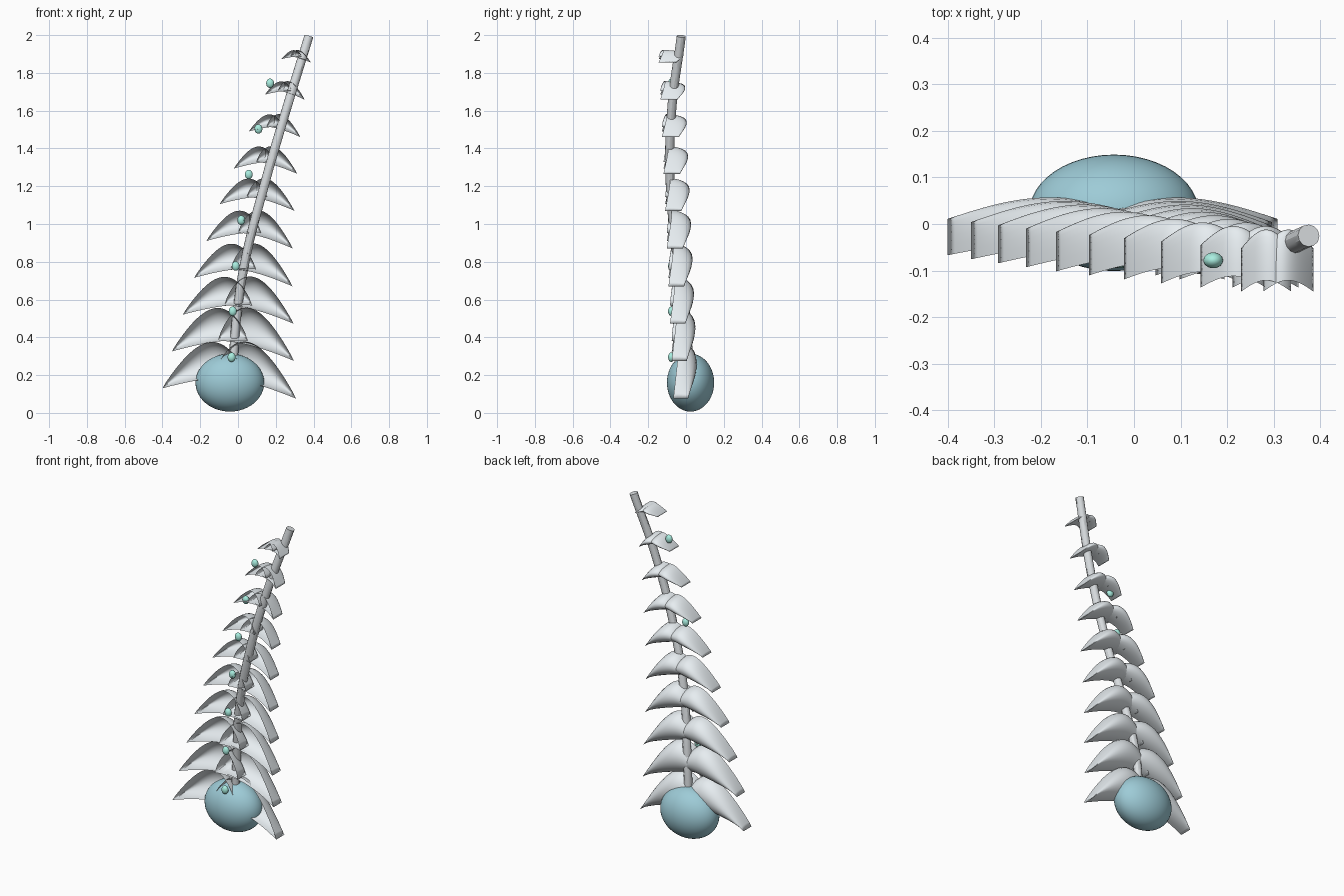
import bpy, bmesh, math

if "Cube" in bpy.data.objects:
    bpy.data.objects.remove(bpy.data.objects["Cube"])


def material(name, rgb):
    m = bpy.data.materials.new(name)
    m.diffuse_color = (*rgb, 1)
    m.use_nodes = True
    m.node_tree.nodes["Principled BSDF"].inputs["Base Color"].default_value = m.diffuse_color
    return m


def ellipsoid(name, loc, radii, mat, segments=48, rings=24):
    bpy.ops.mesh.primitive_uv_sphere_add(segments=segments, ring_count=rings, radius=1, location=loc)
    ob = bpy.context.object
    ob.name = name
    ob.scale = radii
    ob.data.materials.append(mat)
    bpy.ops.object.shade_smooth()
    return ob


def leaf(name, inner, tip, top, front, depth, back_shift, mat):
    """Arched half tube, open to the front and pinched flat at both ends."""
    nu, nv = 28, 12
    bm = bmesh.new()
    rows = []
    base_peak = inner[1] + 0.42 * (tip[1] - inner[1])
    rise = top - base_peak
    for i in range(nu + 1):
        u = i / nu
        x = inner[0] + (tip[0] - inner[0]) * u
        chord = inner[1] + (tip[1] - inner[1]) * u
        bow = math.sin(math.pi * u ** 0.82) ** 0.9 if 0 < i < nu else 0
        upper = chord + rise * bow
        lower = chord + 0.1 * rise * bow
        shift = back_shift * math.sin(math.pi * u)
        y0 = front + shift * 0.6
        d = depth + shift * 0.4
        row = []
        for j in range(nv + 1):
            a = math.pi * (j / nv - 0.5)
            row.append(bm.verts.new((x, y0 + d * math.cos(a),
                                     (upper + lower) / 2 + (upper - lower) / 2 * math.sin(a))))
        rows.append(row)
    for r, s in zip(rows, rows[1:]):
        for j in range(nv):
            bm.faces.new((r[j], s[j], s[j + 1], r[j + 1]))
    bmesh.ops.remove_doubles(bm, verts=bm.verts, dist=1e-5)
    bmesh.ops.recalc_face_normals(bm, faces=bm.faces)
    me = bpy.data.meshes.new(name)
    bm.to_mesh(me)
    bm.free()
    me.materials.append(mat)
    ob = bpy.data.objects.new(name, me)
    bpy.context.collection.objects.link(ob)
    for p in me.polygons:
        p.use_smooth = True
    return ob


blue = material("base_blue", (0.34, 0.60, 0.68))
mint = material("bead_mint", (0.40, 0.86, 0.75))
pale = material("leaf_pale", (0.80, 0.85, 0.88))
stem_grey = material("stem_grey", (0.70, 0.73, 0.75))

# Round base
ellipsoid("base", (-0.043, 0.024, 0.16), (0.182, 0.125, 0.153), blue)

# Bent stem
cu = bpy.data.curves.new("stem", "CURVE")
cu.dimensions = "3D"
cu.bevel_depth = 0.024
cu.bevel_resolution = 4
cu.use_fill_caps = True
path = [(-0.03, 0.015, 0.2), (-0.008, 0.0, 0.5), (0.037, -0.042, 0.8), (0.138, -0.083, 1.2),
        (0.254, -0.076, 1.6), (0.375, -0.025, 1.994)]
sp = cu.splines.new("BEZIER")
sp.bezier_points.add(len(path) - 1)
for bp, co in zip(sp.bezier_points, path):
    bp.co = co
    bp.handle_left_type = bp.handle_right_type = "AUTO"
stem = bpy.data.objects.new("stem", cu)
bpy.context.collection.objects.link(stem)
bpy.ops.object.select_all(action="DESELECT")
bpy.context.view_layer.objects.active = stem
stem.select_set(True)
bpy.ops.object.convert(target="MESH")
stem = bpy.context.object
stem.data.materials.clear()
stem.data.materials.append(stem_grey)
bpy.ops.object.shade_smooth_by_angle()

# Leaf pairs: left tip x, z, right tip x, z, top z
pairs = [(-0.40, 0.13, 0.308, 0.075, 0.375), (-0.35, 0.325, 0.296, 0.275, 0.555),
         (-0.292, 0.52, 0.294, 0.472, 0.72), (-0.232, 0.715, 0.288, 0.67, 0.895),
         (-0.167, 0.91, 0.29, 0.87, 1.07), (-0.097, 1.105, 0.298, 1.07, 1.24),
         (-0.022, 1.293, 0.313, 1.266, 1.41), (0.058, 1.49, 0.33, 1.46, 1.58),
         (0.143, 1.685, 0.353, 1.658, 1.755), (0.23, 1.873, 0.385, 1.855, 1.92)]
for i, (lx, lz, rx, rz, top) in enumerate(pairs):
    t = i / 9
    mid = (lx + rx) / 2
    over = 0.085 - 0.055 * t
    low = (lz + rz) / 2
    inner_z = low + (top - low) * (0.3 + 0.1 * t)
    front = -0.067 - 0.078 * t
    for side, sx, x, z in (("left", 1, lx, lz), ("right", -1, rx, rz)):
        leaf(f"leaf_{side}_{i + 1}", (mid + sx * over, inner_z), (x, z), top,
             front, 0.078 + 0.015 * t, 0.046 - 0.006 * t, pale)

# Small beads climbing the front
for i, (x, z) in enumerate([(-0.034, 0.295), (-0.028, 0.538), (-0.012, 0.778), (0.017, 1.02),
                            (0.057, 1.262), (0.108, 1.503), (0.17, 1.745)]):
    ellipsoid(f"bead_{i + 1}", (x, -0.078, z), (0.021, 0.017, 0.025), mint, 24, 12)
